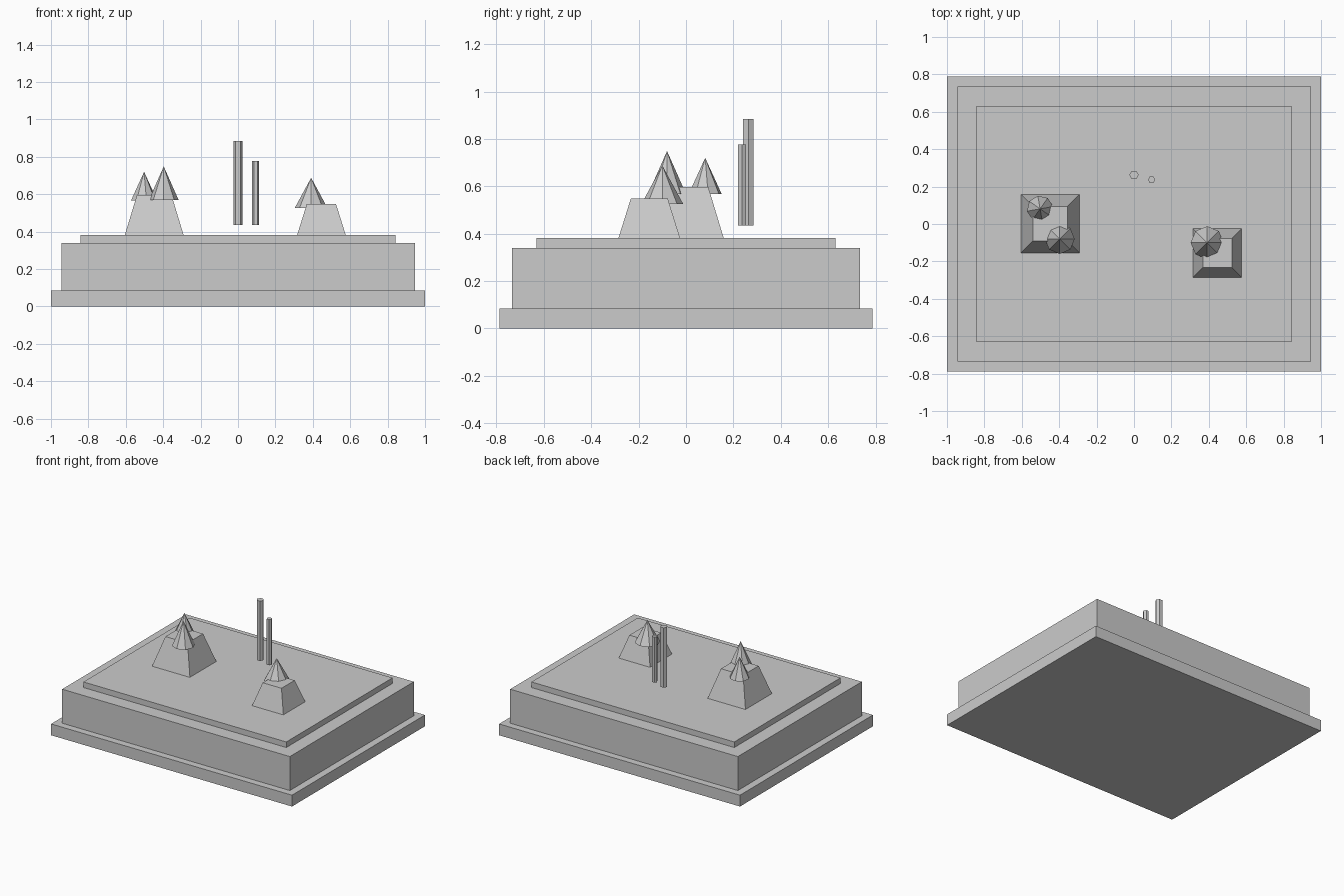
import bpy, math

if "Cube" in bpy.data.objects:
    bpy.data.objects.remove(bpy.data.objects["Cube"])

def slab(name, hx, hy, z0, z1):
    bpy.ops.mesh.primitive_cube_add(size=1, location=(0, 0, (z0 + z1) / 2))
    o = bpy.context.object
    o.name = name
    o.scale = (2 * hx, 2 * hy, z1 - z0)
    bpy.ops.object.transform_apply(location=False, rotation=False, scale=True)

def frustum(name, x, y, z0, z1, r0, r1, sides, turn=0):
    bpy.ops.mesh.primitive_cone_add(vertices=sides, radius1=r0, radius2=r1, depth=z1 - z0,
                                    location=(x, y, (z0 + z1) / 2),
                                    rotation=(0, 0, math.radians(turn)))
    bpy.context.object.name = name

# Stepped plinth
slab("plinth_foot", 1.0, 0.788, 0, 0.085)
slab("plinth_body", 0.945, 0.735, 0.085, 0.34)
slab("plinth_top", 0.842, 0.63, 0.34, 0.382)

# Square tapered mounds
d = math.sqrt(2)
frustum("large_mound", -0.448, 0.002, 0.382, 0.597, 0.157 * d, 0.092 * d, 4, 45)
frustum("small_mound", 0.446, -0.155, 0.382, 0.548, 0.13 * d, 0.078 * d, 4, 45)

# Pointed peaks on the mounds
for i, (x, y, z0, z1, r, turn) in enumerate([
        (-0.502, 0.081, 0.567, 0.72, 0.071, 10),
        (-0.397, -0.08, 0.568, 0.749, 0.08, 0),
        (0.391, -0.1, 0.526, 0.688, 0.088, 0)]):
    frustum(f"peak_{i + 1}", x, y, z0, z1, r, 0, 8, turn)

# Floating hexagonal rods
frustum("tall_rod", 0, 0.263, 0.435, 0.884, 0.025, 0.025, 6, 30)
frustum("short_rod", 0.094, 0.237, 0.435, 0.777, 0.0195, 0.0195, 6, 30)
